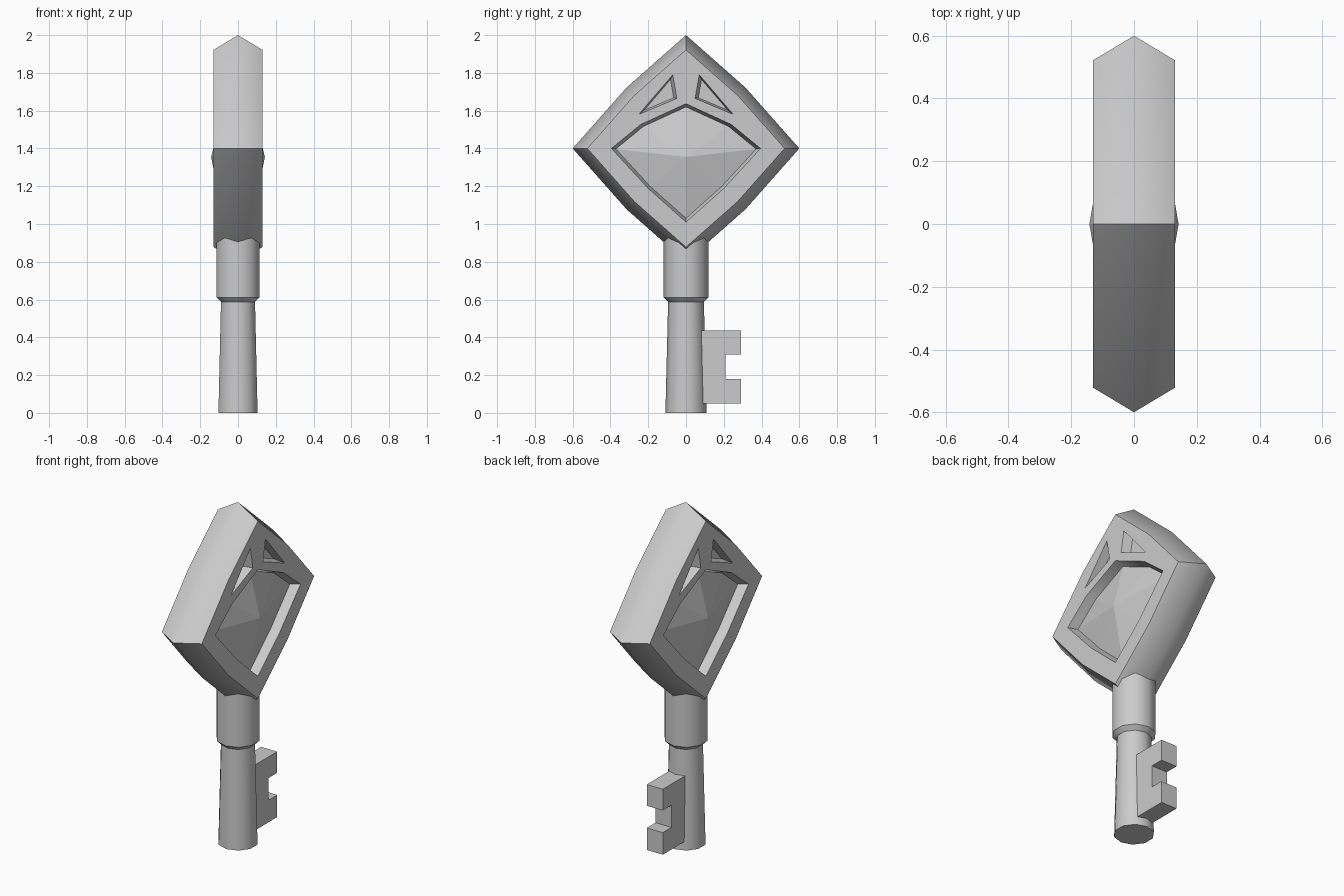
import bpy, bmesh
from math import radians

if "Cube" in bpy.data.objects:
    bpy.data.objects.remove(bpy.data.objects["Cube"])


def make_object(name, verts, faces):
    mesh = bpy.data.meshes.new(name)
    bm = bmesh.new()
    vs = [bm.verts.new(v) for v in verts]
    for f in faces:
        bm.faces.new([vs[i] for i in f])
    bmesh.ops.recalc_face_normals(bm, faces=bm.faces)
    bm.to_mesh(mesh)
    bm.free()
    ob = bpy.data.objects.new(name, mesh)
    bpy.context.collection.objects.link(ob)
    return ob


def loft(name, rings):
    """Closed solid through rings of equal length."""
    n = len(rings[0])
    verts = [v for r in rings for v in r]
    faces = [(k * n + i, k * n + (i + 1) % n, (k + 1) * n + (i + 1) % n, (k + 1) * n + i)
             for k in range(len(rings) - 1) for i in range(n)]
    faces += [tuple(range(n)), tuple(range(len(verts) - n, len(verts)))]
    return make_object(name, verts, faces)


def smooth(ob, angle):
    bpy.ops.object.select_all(action='DESELECT')
    bpy.context.view_layer.objects.active = ob
    ob.select_set(True)
    bpy.ops.object.shade_smooth_by_angle(angle=radians(angle))


def scaled(points, center, s, x):
    cy, cz = center
    return [(x, cy + (y - cy) * s, cz + (z - cz) * s) for y, z in points]


def turned(name, profile):
    """Ten-sided round part from (radius, z) pairs, a corner on the y axis."""
    from math import sin, cos, pi
    return loft(name, [[(r * sin(i * pi / 5), r * cos(i * pi / 5), z) for i in range(10)]
                       for r, z in profile])


# Diamond bow with a ridged rim
MID = (0, 1.4)
outline = [(0, 2), (.315, 1.722), (.6, 1.4), (.315, 1.078),
           (0, .8), (-.315, 1.078), (-.6, 1.4), (-.315, 1.722)]
bow = loft("bow", [scaled(outline, MID, .87, -.13), scaled(outline, MID, 1, 0),
                   scaled(outline, MID, .87, .13)])

# Recesses cut in both faces: gem seat and two small triangles
seat = [(0, 1.637), (.24, 1.527), (.395, 1.4), (.2, 1.188),
        (0, 1.01), (-.2, 1.188), (-.395, 1.4), (-.24, 1.527)]
SEAT_C, SEAT_S, FLOOR = (0, 1.35), .94, .078
tri = [(.07, 1.79), (.25, 1.58), (.048, 1.665)]
recesses = [(seat, SEAT_C, SEAT_S)]
for m in (1, -1):
    pts = [(y * m, z) for y, z in tri]
    recesses.append((pts, (sum(p[0] for p in pts) / 3, sum(p[1] for p in pts) / 3), .77))

bpy.context.view_layer.objects.active = bow
for side in (1, -1):
    for pts, c, s in recesses:
        cutter = loft("recess_cutter", [scaled(pts, c, s, side * FLOOR),
                                        scaled(pts, c, 2 - s, side * (.26 - FLOOR))])
        cutter.hide_render = True
        mod = bow.modifiers.new("recess", 'BOOLEAN')
        mod.operation = 'DIFFERENCE'
        mod.solver = 'EXACT'
        mod.object = cutter
        bpy.ops.object.modifier_apply(modifier=mod.name)
        bpy.data.objects.remove(cutter)
smooth(bow, 55)

# Faceted gem in each face
for side, name in ((1, "gem_right"), (-1, "gem_left")):
    ring = scaled(seat, SEAT_C, SEAT_S, side * FLOOR)
    n = len(ring)
    make_object(name, ring + [(side * .142, 0, 1.355)],
                [(i, (i + 1) % n, n) for i in range(n)] + [tuple(range(n))])

# Collar and tapered shaft
smooth(turned("collar", [(.092, .585), (.119, .612), (.119, .96)]), 40)
smooth(turned("shaft", [(.109, 0), (.094, .62)]), 40)

# Notched key bit
bit = [(.05, .05), (.29, .05), (.29, .18), (.21, .18),
       (.21, .31), (.29, .31), (.29, .435), (.05, .435)]
loft("key_bit", [[(x, y, z) for y, z in bit] for x in (-.052, .052)])
